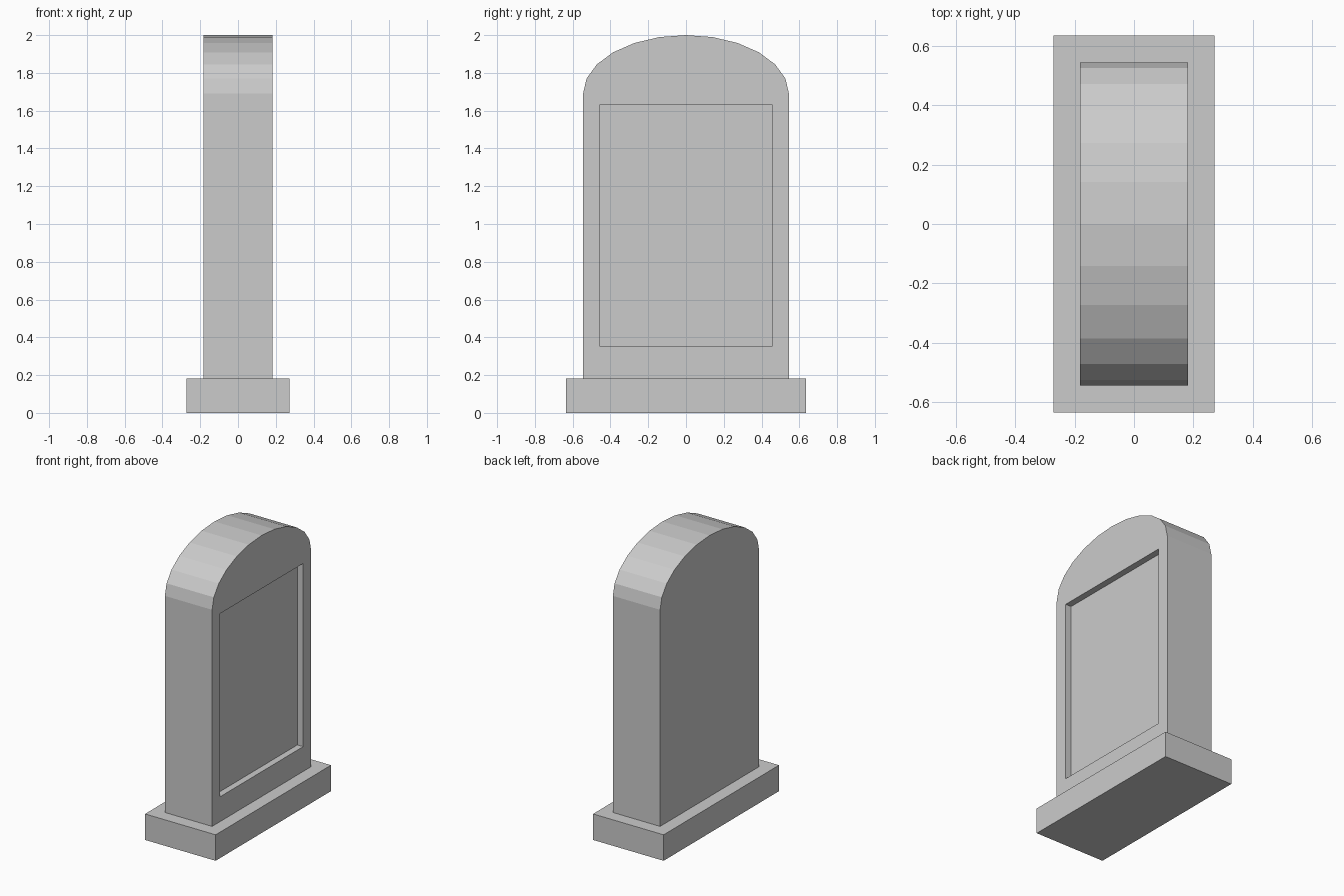
import bpy, bmesh, math

if "Cube" in bpy.data.objects:
    bpy.data.objects.remove(bpy.data.objects["Cube"])

stone = bpy.data.materials.new("grey stone")
stone.diffuse_color = (0.6, 0.6, 0.6, 1)
stone.use_nodes = True
stone.node_tree.nodes["Principled BSDF"].inputs["Base Color"].default_value = stone.diffuse_color


def add_object(name, bm):
    bmesh.ops.recalc_face_normals(bm, faces=bm.faces)
    mesh = bpy.data.meshes.new(name)
    bm.to_mesh(mesh)
    bm.free()
    mesh.materials.append(stone)
    obj = bpy.data.objects.new(name, mesh)
    bpy.context.collection.objects.link(obj)
    return obj


def add_box(name, x0, x1, y, z0, z1):
    bm = bmesh.new()
    bmesh.ops.create_cube(bm, size=1)
    for v in bm.verts:
        v.co = (x1 if v.co.x > 0 else x0, math.copysign(y, v.co.y),
                z1 if v.co.z > 0 else z0)
    return add_object(name, bm)


# Plinth
add_box("plinth", -0.272, 0.272, 0.635, 0, 0.181)

# Upright slab: rounded-top profile extruded through its thickness
half_x, half_y, base, spring, top = 0.182, 0.545, 0.181, 1.69, 2.0
profile = [(-half_y, base), (half_y, base)]
for i in range(13):
    a = math.pi * i / 12
    profile.append((half_y * math.cos(a), spring + (top - spring) * math.sin(a)))
bm = bmesh.new()
face = bm.faces.new([bm.verts.new((-half_x, y, z)) for y, z in profile])
side = bmesh.ops.extrude_face_region(bm, geom=[face])
bmesh.ops.translate(bm, vec=(2 * half_x, 0, 0),
                    verts=[v for v in side["geom"] if isinstance(v, bmesh.types.BMVert)])
slab = add_object("slab", bm)

# Recessed panel cut into one broad side
cutter = add_box("panel_cutter", half_x - 0.045, half_x + 0.1, 0.457, 0.354, 1.63)
cutter.hide_render = True
cutter.hide_set(True)
cut = slab.modifiers.new("panel recess", "BOOLEAN")
cut.operation = "DIFFERENCE"
cut.solver = "EXACT"
cut.object = cutter
